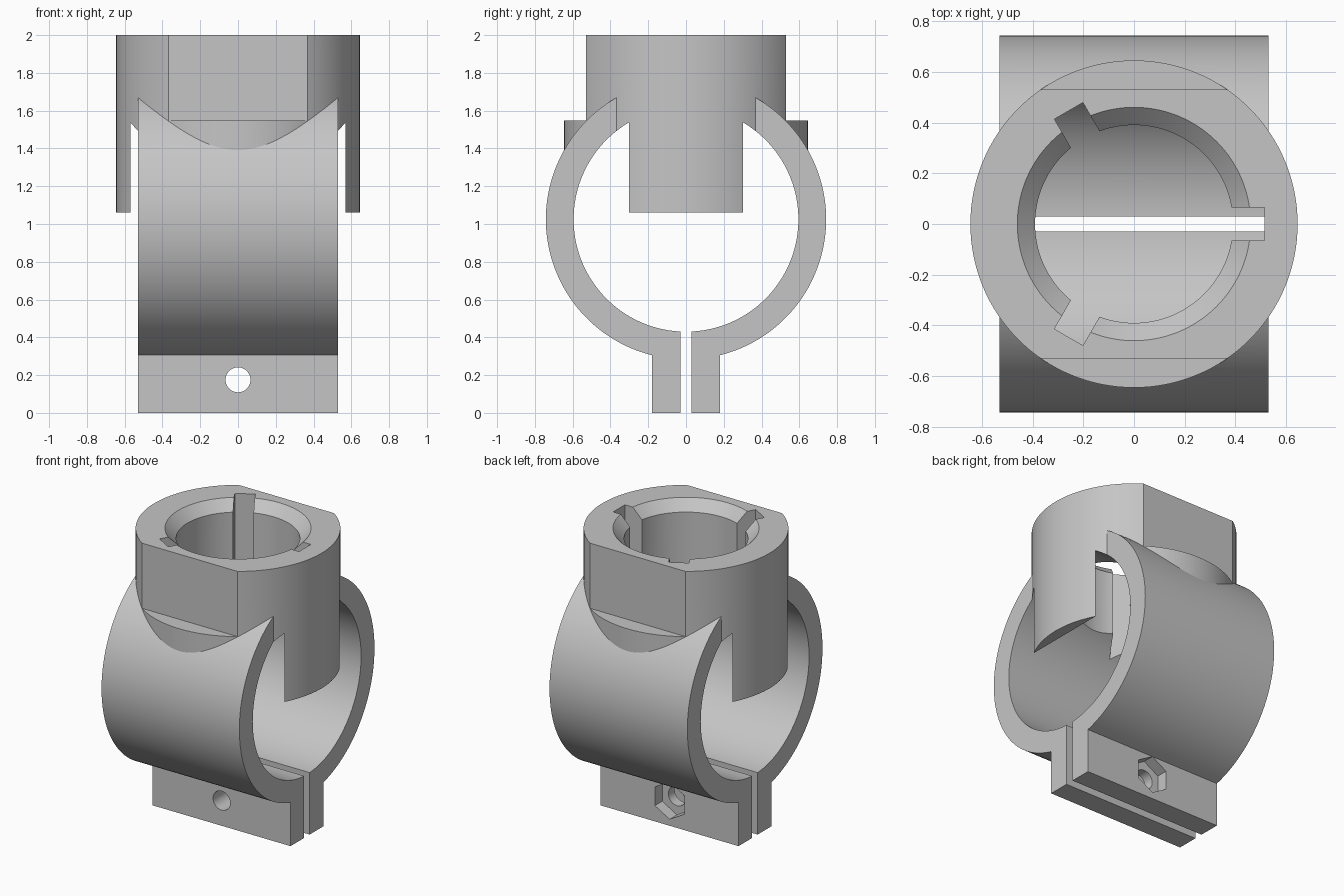
import bpy, bmesh
from math import radians
from mathutils import Matrix, Vector

default = bpy.data.objects.get("Cube")
if default:
    bpy.data.objects.remove(default, do_unlink=True)

# Main dimensions
RING_Z, RING_R, HOLLOW_R, RING_HALF = 1.025, 0.742, 0.595, 0.53
TUBE_R, BORE_R, LEG_X, FLAT_Y, LEDGE_Z = 0.645, 0.39, 0.57, 0.53, 1.547
BOLT_Z, EAR_Y = 0.175, 0.18
TURN = {"x": Matrix.Rotation(radians(90), 4, "Y"),
        "y": Matrix.Rotation(radians(90), 4, "X"),
        "z": Matrix.Identity(4)}


def finish(bm, name):
    mesh = bpy.data.meshes.new(name)
    bm.to_mesh(mesh)
    bm.free()
    obj = bpy.data.objects.new(name, mesh)
    bpy.context.collection.objects.link(obj)
    return obj


def cylinder(name, axis, centre, r1, length, r2=None, sides=128):
    bm = bmesh.new()
    bmesh.ops.create_cone(bm, cap_ends=True, segments=sides, radius1=r1,
                          radius2=r1 if r2 is None else r2, depth=length,
                          matrix=Matrix.Translation(centre) @ TURN[axis])
    return finish(bm, name)


def box(name, low, high, angle=0):
    low, high = Vector(low), Vector(high)
    bm = bmesh.new()
    bmesh.ops.create_cube(bm, size=1, matrix=Matrix.Rotation(radians(angle), 4, "Z")
                          @ Matrix.Translation((low + high) / 2)
                          @ Matrix.Diagonal((*(high - low), 1)))
    return finish(bm, name)


def combine(target, tool, operation):
    mod = target.modifiers.new("boolean", "BOOLEAN")
    mod.object, mod.operation, mod.solver = tool, operation, "EXACT"
    graph = bpy.context.evaluated_depsgraph_get()
    graph.update()
    mesh = bpy.data.meshes.new_from_object(target.evaluated_get(graph))
    target.modifiers.clear()
    target.data = mesh
    bpy.data.objects.remove(tool, do_unlink=True)


# Upright socket with two flats above a ledge
socket = cylinder("socket", "z", (0, 0, 1.53), TUBE_R, 0.94)
for side in (-1, 1):
    ys = sorted((side * FLAT_Y, side))
    combine(socket, box("flat_cutter", (-1, ys[0], LEDGE_Z), (1, ys[1], 2.2)), "DIFFERENCE")

# Clamp ring with ears, joined to the socket
clamp = cylinder("pipe_clamp_socket", "x", (0, 0, RING_Z), RING_R, 2 * RING_HALF, sides=160)
combine(clamp, box("ears", (-RING_HALF, -EAR_Y, 0), (RING_HALF, EAR_Y, 0.5)), "UNION")
combine(clamp, socket, "UNION")

# Pipe passage, clamp gap, socket bore and its bevelled mouth
cutters = [
    cylinder("pipe_passage", "x", (0, 0, RING_Z), HOLLOW_R, 2 * LEG_X, sides=160),
    box("clamp_gap", (-0.7, -0.03, -0.1), (0.7, 0.03, 0.7)),
    cylinder("bore", "z", (0, 0, 1.65), BORE_R, 0.9),
    cylinder("bore_mouth", "z", (0, 0, 1.975), 0.36, 0.15, r2=0.51),
]
# Three keyways around the bore
cutters += [box("keyway", (0.2, -0.065, 1.2), (0.515, 0.065, 2.1), a) for a in (0, 120, 240)]
# Bolt hole and hexagonal nut pocket at the back
cutters += [
    cylinder("bolt_hole", "y", (0, 0, BOLT_Z), 0.066, 0.8, sides=48),
    cylinder("nut_pocket", "y", (0, EAR_Y + 0.02, BOLT_Z), 0.13, 0.2, sides=6),
]
for cutter in cutters:
    combine(clamp, cutter, "DIFFERENCE")

# Plain grey material
grey = bpy.data.materials.new("plain grey")
grey.use_nodes = True
colour = (0.56, 0.56, 0.56, 1)
grey.diffuse_color = colour
grey.node_tree.nodes["Principled BSDF"].inputs["Base Color"].default_value = colour
clamp.data.materials.clear()
clamp.data.materials.append(grey)
for face in clamp.data.polygons:
    face.material_index = 0

bpy.ops.object.select_all(action="DESELECT")
clamp.select_set(True)
bpy.context.view_layer.objects.active = clamp
bpy.ops.object.shade_smooth_by_angle(angle=radians(25))
